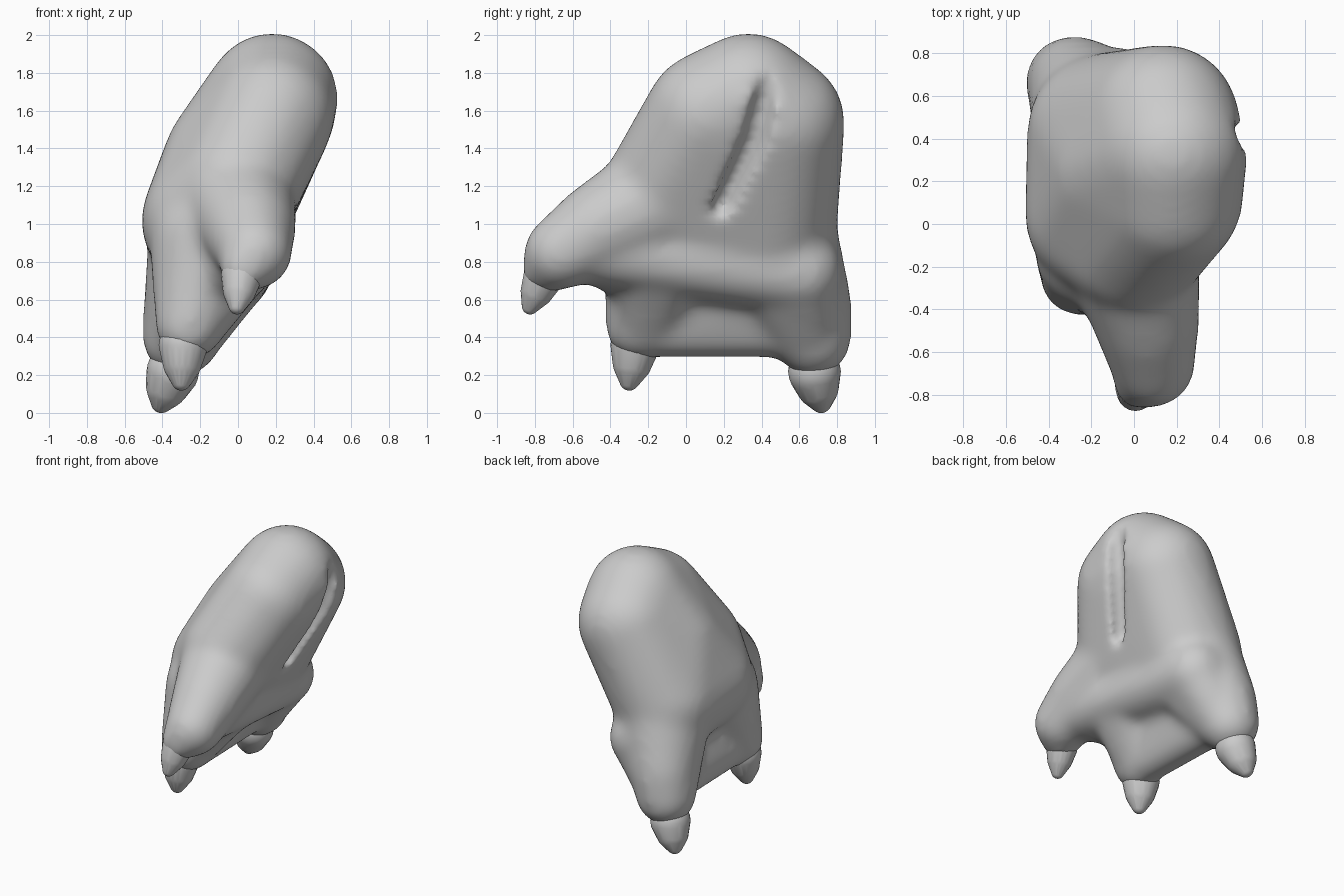
import bpy, bmesh
from mathutils import Vector, Matrix

if "Cube" in bpy.data.objects:
    bpy.data.objects.remove(bpy.data.objects["Cube"])


def add_hull(bm, balls):
    # convex skin around a set of spheres (x, y, z, radius)
    src = bmesh.new()
    for x, y, z, r in balls:
        bmesh.ops.create_icosphere(src, subdivisions=3, radius=r,
                                   matrix=Matrix.Translation((x, y, z)))
    tmp = bmesh.new()
    for v in src.verts:
        tmp.verts.new(v.co)
    src.free()
    bmesh.ops.convex_hull(tmp, input=tmp.verts[:])
    bmesh.ops.delete(tmp, geom=[v for v in tmp.verts if not v.link_faces],
                     context='VERTS')
    me = bpy.data.meshes.new("hull_tmp")
    tmp.to_mesh(me)
    tmp.free()
    bm.from_mesh(me)
    bpy.data.meshes.remove(me)


def make(name, hulls):
    bm = bmesh.new()
    for h in hulls:
        add_hull(bm, h)
    bmesh.ops.recalc_face_normals(bm, faces=bm.faces[:])
    me = bpy.data.meshes.new(name)
    bm.to_mesh(me)
    bm.free()
    for p in me.polygons:
        p.use_smooth = True
    ob = bpy.data.objects.new(name, me)
    bpy.context.collection.objects.link(ob)
    return ob


def remesh(ob, size):
    m = ob.modifiers.new("fuse", 'REMESH')
    m.mode = 'VOXEL'
    m.voxel_size = size
    m.use_smooth_shade = True


def soften(ob, n):
    m = ob.modifiers.new("soften", 'SMOOTH')
    m.factor = .5
    m.iterations = n


# fleshy foot: heel dome, three toes, sole ridge and webbing
foot = make("foot", [
    # heel dome
    [(.18, .33, 1.66, .355), (.18, .12, 1.58, .335), (.14, .49, 1.54, .355),
     (-.03, .25, 1.33, .37), (-.14, .04, 1.02, .375), (-.13, .43, 1.0, .375),
     (.0, -.1, 1.2, .33)],
    # front toe
    [(.0, -.16, 1.12, .31), (.06, -.45, .98, .25), (.09, -.66, .85, .2)],
    [(.09, -.66, .85, .2), (.03, -.745, .76, .13)],
    # middle toe
    [(-.14, -.1, .9, .33), (-.26, -.25, .46, .18)],
    # back toe
    [(-.15, .48, .92, .33), (-.26, .64, .58, .24), (-.3, .67, .4, .21)],
    # ridge across the sole
    [(.06, -.45, .86, .19), (.04, -.1, .83, .18), (-.05, .6, .75, .23)],
    # sole running from the ridge to the middle and back toes
    [(.03, -.2, .82, .18), (.03, -.05, .82, .18), (-.25, -.22, .45, .17)],
    [(-.02, .4, .77, .19), (-.05, .6, .74, .22), (-.28, .64, .42, .2)],
    # webbing between toes
    [(-.15, -.1, .7, .16), (-.15, .5, .7, .16), (-.24, -.12, .44, .15),
     (-.22, .2, .5, .145), (-.26, .5, .44, .15)],
    [(.04, -.5, .82, .14), (-.1, -.32, .74, .14), (0, -.3, .9, .16)],
])

# crease that splits the heel pad
crease = make("crease_cutter", [
    [(.54, .45, 1.8, .06), (.45, .36, 1.45, .07)],
    [(.45, .36, 1.45, .07), (.28, .19, 1.1, .06)]])
crease.hide_render = True
crease.hide_viewport = True
remesh(crease, .02)

remesh(foot, .025)
soften(foot, 12)
cut = foot.modifiers.new("crease", 'BOOLEAN')
cut.operation = 'DIFFERENCE'
cut.object = crease
remesh(foot, .025)
soften(foot, 16)

# blunt nails: fat root tapering to a rounded tip
for name, root, tip, r in [
        ("front_nail", (.02, -.75, .73), (-.005, -.825, .565), .11),
        ("middle_nail", (-.29, -.27, .36), (-.3, -.3, .17), .13),
        ("back_nail", (-.345, .68, .22), (-.405, .715, .055), .14)]:
    a, b = Vector(root), Vector(tip)
    m = a.lerp(b, .5)
    make(name, [[(*a, r), (*m, r * .8), (*b, r * .4)]])
